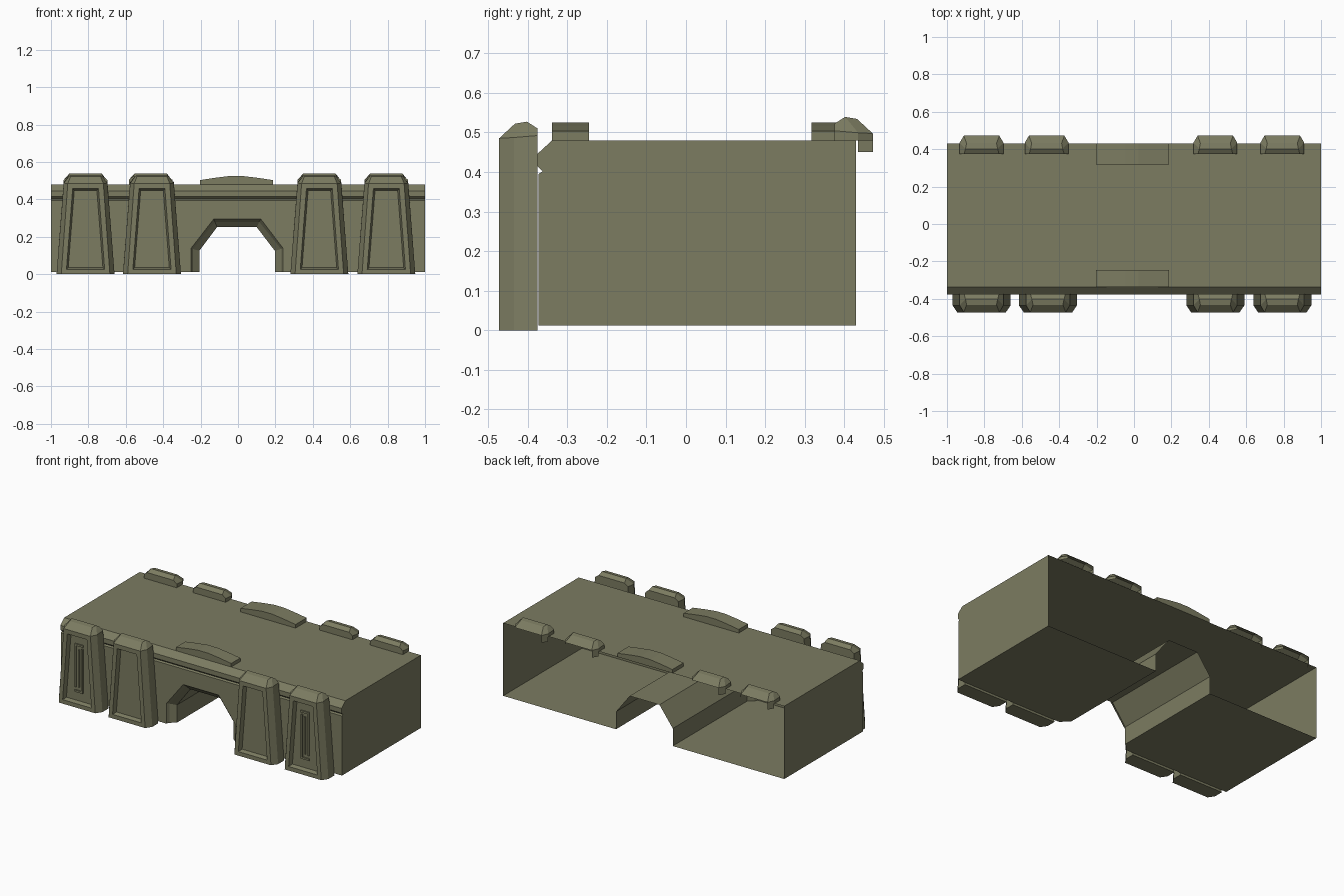
import bpy, bmesh

if "Cube" in bpy.data.objects:
    bpy.data.objects.remove(bpy.data.objects["Cube"])

olive = bpy.data.materials.new("olive")
olive.diffuse_color = (0.2, 0.2, 0.12, 1)
olive.use_nodes = True
olive.node_tree.nodes["Principled BSDF"].inputs["Base Color"].default_value = olive.diffuse_color


def finish(bm, name):
    bmesh.ops.remove_doubles(bm, verts=bm.verts, dist=1e-5)
    bmesh.ops.recalc_face_normals(bm, faces=bm.faces)
    me = bpy.data.meshes.new(name)
    bm.to_mesh(me)
    bm.free()
    me.materials.append(olive)
    ob = bpy.data.objects.new(name, me)
    bpy.context.collection.objects.link(ob)
    return ob


def face(bm, pts):
    return bm.faces.new([bm.verts.new(p) for p in pts])


def strip(bm, a, b, closed=False):
    # quads between two matching point rows
    n = len(a)
    return [face(bm, (a[i], a[(i + 1) % n], b[(i + 1) % n], b[i]))
            for i in range(n if closed else n - 1)]


# Hollow body: front wall, chamfer, end walls, floors; the back stays open
FRONT, BACK, FLOOR, ROOF = -0.372, 0.43, 0.012, 0.48
outer = [(-.25, FLOOR), (-.25, .14), (-.13, .295), (.122, .295), (.24, .14), (.24, FLOOR)]
lip = [(-.24, FLOOR), (-.24, .135), (-.123, .28), (.113, .28), (.23, .135), (.23, FLOOR)]
inner = [(-.207, FLOOR), (-.207, .125), (-.112, .252), (.1, .252), (.197, .125), (.197, FLOOR)]
bm = bmesh.new()
face(bm, [(-1, FRONT, FLOOR)] + [(x, FRONT, z) for x, z in outer]
     + [(1, FRONT, FLOOR), (1, FRONT, .395), (-1, FRONT, .395)])
edge = [(FRONT, .395), (-.362, .402), (-.376, .415), (-.376, .445), (-.338, ROOF)]
strip(bm, [(-1, y, z) for y, z in edge], [(1, y, z) for y, z in edge])
for x in (-1, 1):
    face(bm, [(x, FRONT, FLOOR)] + [(x, y, z) for y, z in edge]
         + [(x, BACK, ROOF), (x, BACK, FLOOR)])
for s, k in ((-1, 0), (1, -1)):
    face(bm, [(s, FRONT, FLOOR), (outer[k][0], FRONT, FLOOR), (lip[k][0], -.352, FLOOR),
              (inner[k][0], -.325, FLOOR), (inner[k][0], BACK, FLOOR), (s, BACK, FLOOR)])
finish(bm, "hollow_body")

# Archway trim and tunnel
bm = bmesh.new()
rows = [(outer, FRONT), (lip, -.352), (inner, -.325), (inner, BACK)]
rows = [[(x, y, z) for x, z in o] for o, y in rows]
for a, b in zip(rows, rows[1:]):
    strip(bm, a, b)
finish(bm, "arch_tunnel")

# Roof deck with ten slightly raised panels
bm = bmesh.new()
panels = []
for i in range(10):
    x0, x1 = -1 + i * .2, -.8 + i * .2
    for y0, y1 in ((-.338, -.245), (-.245, .317), (.317, BACK)):
        f = face(bm, [(x0, y0, ROOF), (x1, y0, ROOF), (x1, y1, ROOF), (x0, y1, ROOF)])
        if y0 == -.245:
            panels.append(f)
bmesh.ops.inset_individual(bm, faces=panels, thickness=.007, depth=.006)
finish(bm, "roof_deck")

# Low curved curbs above the arch, front and back
curve = [(-.204, ROOF), (-.204, .503), (-.12, .516), (-.045, .525), (.025, .525),
         (.1, .516), (.188, .503), (.188, ROOF)]
for name, y0, y1 in (("front_curb", -.338, -.245), ("back_curb", .317, BACK)):
    bm = bmesh.new()
    a = [(x, y0, z) for x, z in curve]
    b = [(x, y1, z) for x, z in curve]
    strip(bm, a, b)
    face(bm, a)
    face(bm, b)
    finish(bm, name)


def ring(cx, s, back, mid, front):
    # six points: (half width, y, z) for back, middle and front, mirrored in x
    half = (back, mid, front)
    return ([(cx - w, s * y, z) for w, y, z in half]
            + [(cx + w, s * y, z) for w, y, z in reversed(half)])


def cap(bm, cx, s, dz):
    low = ring(cx, s, (.117, .375, .492 + dz), (.117, .435, .487 + dz), (.095, .472, .485 + dz))
    top = ring(cx, s, (.093, .375, .51 + dz), (.086, .402, .527 + dz), (.08, .432, .522 + dz))
    strip(bm, low, top, True)
    strip(bm, top[:3], top[:2:-1])
    return low


# Tapered front pillars with recessed panels
for i, cx in enumerate((-.815, -.46, .435, .793)):
    bm = bmesh.new()
    low = cap(bm, cx, -1, 0)
    base = ring(cx, -1, (.155, .375, 0), (.155, .435, 0), (.13, .472, 0))
    sides = strip(bm, base, low, True)
    face(bm, base)
    bmesh.ops.remove_doubles(bm, verts=bm.verts, dist=1e-5)
    bmesh.ops.recalc_face_normals(bm, faces=bm.faces)
    front = [f for f in bm.faces if all(v.co.y < -.47 for v in f.verts)]
    bmesh.ops.inset_individual(bm, faces=front, thickness=.038)
    bmesh.ops.inset_individual(bm, faces=front, thickness=.013, depth=-.025)
    finish(bm, f"front_pillar_{i + 1}")

    # Raised key-pattern bars on the two outer pillars
    if i in (0, 3):
        s = 1 if i == 0 else -1
        bm = bmesh.new()
        for x0, x1, z0, z1 in ((-.03, -.02, .12, .4), (-.02, .03, .388, .4),
                               (.018, .028, .09, .375), (-.03, .018, .09, .102),
                               (-.005, .005, .125, .365)):
            box = bmesh.ops.create_cube(bm, size=1)["verts"]
            for v in box:
                v.co = (cx + s * (x0 if v.co.x < 0 else x1),
                        -.455 if v.co.y < 0 else -.44, z0 if v.co.z < 0 else z1)
        finish(bm, f"key_pattern_{i + 1}")

# Pillar caps along the back roof edge, each with a short hanging side tab
for i, cx in enumerate((-.815, -.467, .435, .793)):
    bm = bmesh.new()
    low = cap(bm, cx, 1, .012)
    skirt = [(x, y, ROOF) for x, y, z in low]
    strip(bm, low[:3], skirt[:3])
    strip(bm, low[3:], skirt[3:])
    strip(bm, [low[0], low[5]], [skirt[0], skirt[5]])
    strip(bm, skirt[1:3], [(x, y, .45) for x, y, z in skirt[1:3]])
    finish(bm, f"back_cap_{i + 1}")
